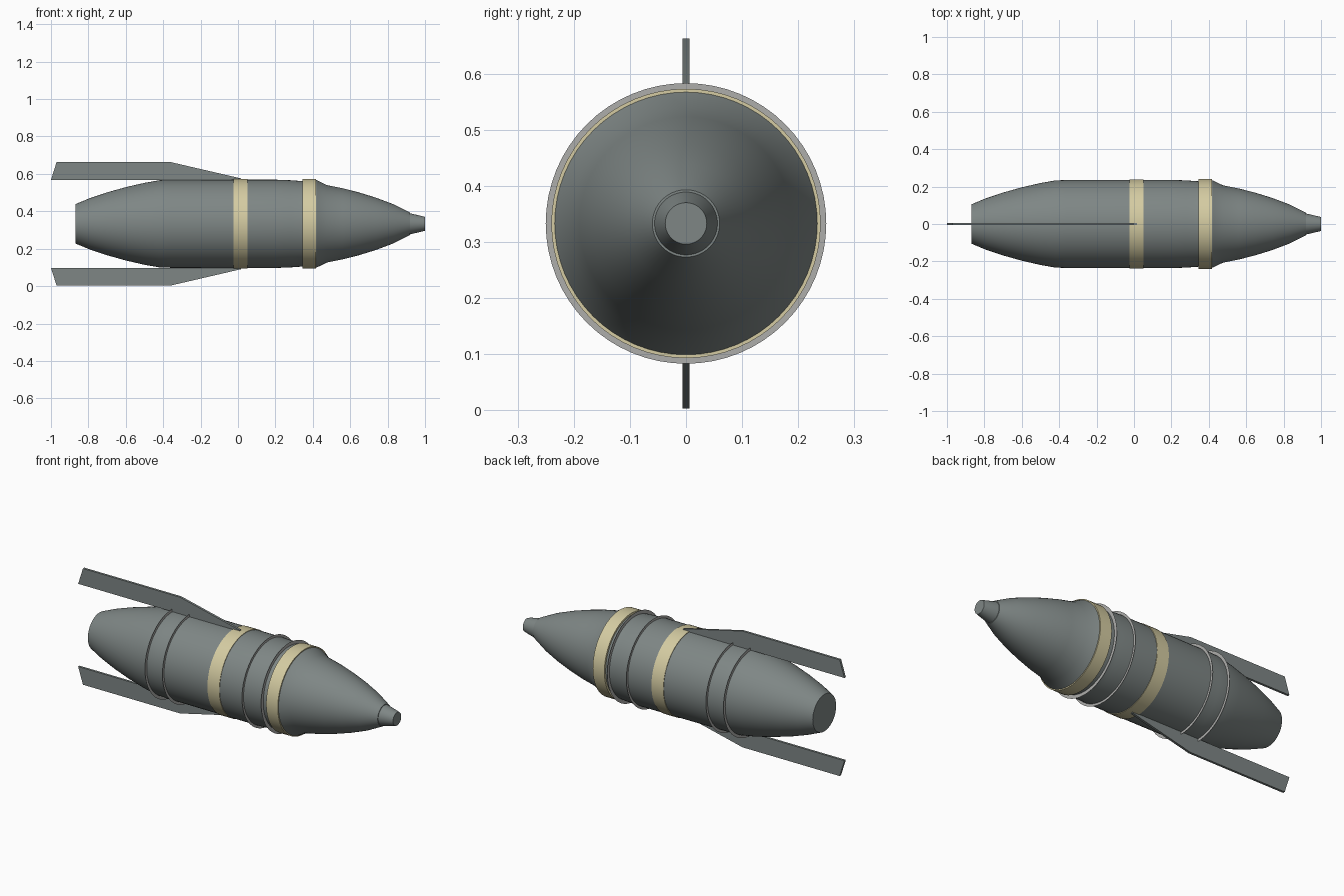
import bpy, bmesh, math

if "Cube" in bpy.data.objects:
    bpy.data.objects.remove(bpy.data.objects["Cube"])

AXIS_Z = 0.333
SEGMENTS = 64


def material(name, rgb):
    m = bpy.data.materials.new(name)
    m.diffuse_color = (*rgb, 1.0)
    m.use_nodes = True
    m.node_tree.nodes["Principled BSDF"].inputs["Base Color"].default_value = m.diffuse_color
    return m


GREY = material("gunmetal grey", (0.21, 0.24, 0.235))
SAND = material("sand yellow", (0.66, 0.60, 0.36))
SILVER = material("light grey", (0.42, 0.42, 0.41))


def finish(bm, name, mat, recalc=True):
    if recalc:
        bmesh.ops.recalc_face_normals(bm, faces=bm.faces)
    mesh = bpy.data.meshes.new(name)
    bm.to_mesh(mesh)
    bm.free()
    mesh.materials.append(mat)
    obj = bpy.data.objects.new(name, mesh)
    bpy.context.collection.objects.link(obj)
    bpy.ops.object.select_all(action='DESELECT')
    bpy.context.view_layer.objects.active = obj
    obj.select_set(True)
    bpy.ops.object.shade_smooth_by_angle(angle=math.radians(25))
    return obj


def revolve(name, profile, mat, recalc=True):
    """Turn (x, radius) points around the long axis."""
    bm = bmesh.new()
    rings = []
    for x, r in profile:
        ring = []
        for i in range(SEGMENTS):
            a = 2 * math.pi * i / SEGMENTS
            ring.append(bm.verts.new((x, r * math.cos(a), AXIS_Z + r * math.sin(a))))
        rings.append(ring)
    for a, b in zip(rings, rings[1:]):
        for i in range(SEGMENTS):
            j = (i + 1) % SEGMENTS
            bm.faces.new((a[i], a[j], b[j], b[i]))
    if recalc:  # closed solids get end caps
        bm.faces.new(rings[0])
        bm.faces.new(rings[-1])
    return finish(bm, name, mat, recalc)


# Shell body: tapered tail, straight middle, curved nose and blunt tip
revolve("shell_body", [
    (-0.87, 0.105), (-0.79, 0.138), (-0.70, 0.168), (-0.60, 0.196),
    (-0.50, 0.219), (-0.42, 0.233), (-0.36, 0.235), (0.0, 0.236),
    (0.20, 0.236), (0.28, 0.233), (0.35, 0.228), (0.42, 0.234), (0.475, 0.207),
    (0.56, 0.190), (0.65, 0.167), (0.74, 0.139), (0.83, 0.105), (0.92, 0.060),
], GREY)
revolve("nose_tip", [(0.90, 0.060), (0.925, 0.055), (0.985, 0.041), (1.0, 0.037)], GREY)

# Raised coloured bands
for name, x0, x1, r in (("middle_band", -0.025, 0.05, 0.239), ("front_band", 0.345, 0.418, 0.240)):
    revolve(name, [(x0, r), (x1, r)], SAND)

# Paper-thin flat rings around the body
for i, x in enumerate((-0.41, -0.30, 0.20, 0.32)):
    revolve(f"flat_ring_{i + 1}", [(x, 0.230), (x, 0.250)], SILVER, recalc=False)

# Swept fins above and below
FIN = [(-1.0, 0.235), (-0.97, 0.330), (-0.36, 0.330), (0.015, 0.243), (0.015, 0.235)]
for name, side in (("upper_fin", 1), ("lower_fin", -1)):
    bm = bmesh.new()
    verts = [bm.verts.new((x, -0.0065, AXIS_Z + side * h)) for x, h in FIN]
    face = bm.faces.new(verts)
    ext = bmesh.ops.extrude_face_region(bm, geom=[face])
    moved = [g for g in ext["geom"] if isinstance(g, bmesh.types.BMVert)]
    bmesh.ops.translate(bm, verts=moved, vec=(0, 0.013, 0))
    finish(bm, name, GREY)
